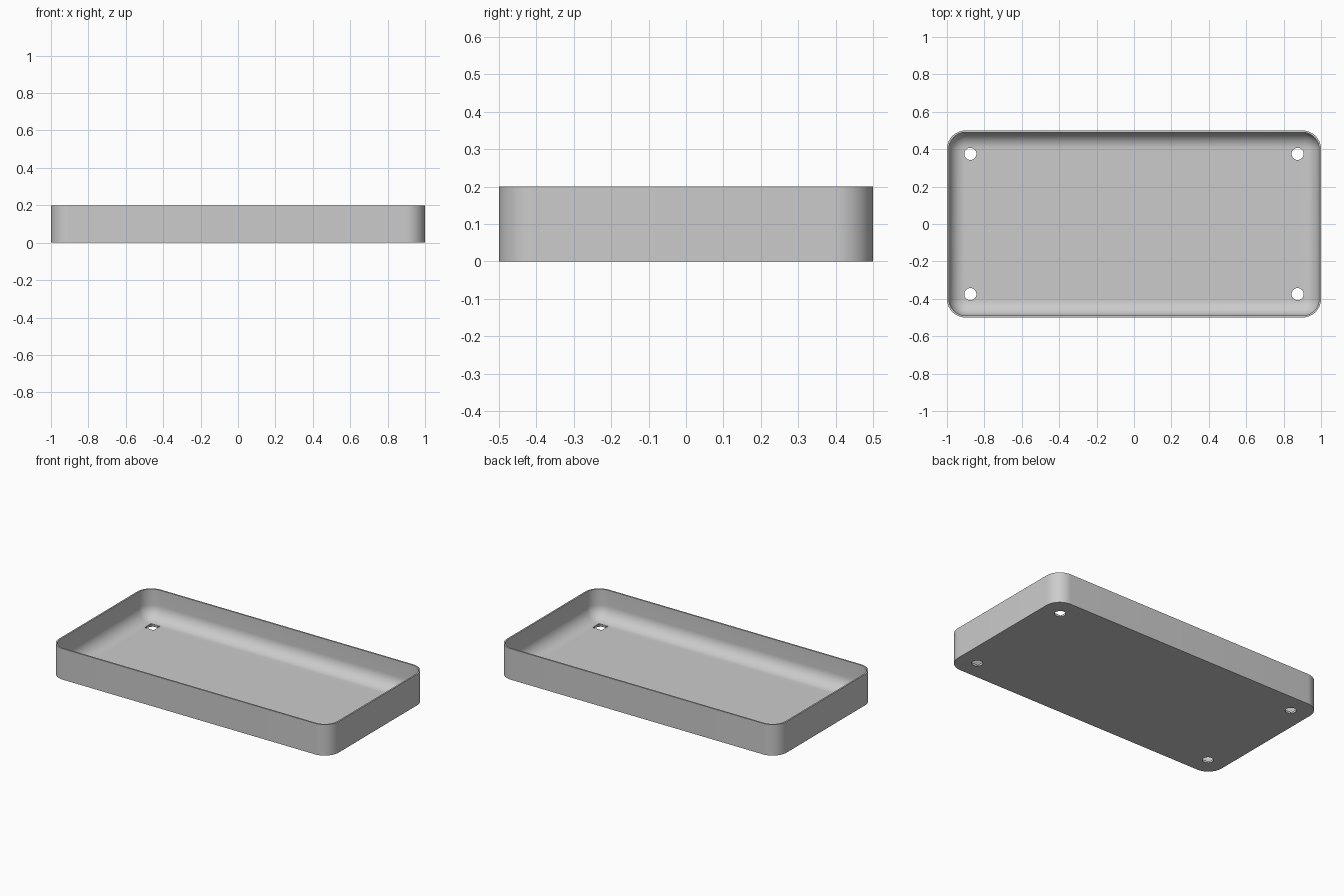
import bpy, bmesh, math

cube = bpy.data.objects.get("Cube")
if cube:
    bpy.data.objects.remove(cube, do_unlink=True)

HALF_X, HALF_Y, HEIGHT = 1.0, 0.5, 0.2
CORNER, WALL, FLOOR, FILLET = 0.1, 0.01, 0.014, 0.085
HOLE_X, HOLE_Y, HOLE_R = 0.875, 0.375, 0.0325
SEGS = 14

grey = bpy.data.materials.new("plain grey")
grey.use_nodes = True
colour = (0.6, 0.6, 0.6, 1)
grey.diffuse_color = colour
grey.node_tree.nodes["Principled BSDF"].inputs["Base Color"].default_value = colour


def rounded_ring(bm, inset, z):
    """Rounded rectangle, moved inward by inset."""
    radius = CORNER - inset
    ring = []
    for quarter, (sx, sy) in enumerate([(1, 1), (-1, 1), (-1, -1), (1, -1)]):
        for i in range(SEGS + 1):
            a = math.pi / 2 * (quarter + i / SEGS)
            ring.append(bm.verts.new((sx * (HALF_X - CORNER) + radius * math.cos(a),
                                      sy * (HALF_Y - CORNER) + radius * math.sin(a), z)))
    return ring


def finish(bm, name):
    bmesh.ops.recalc_face_normals(bm, faces=bm.faces)
    mesh = bpy.data.meshes.new(name)
    bm.to_mesh(mesh)
    bm.free()
    mesh.materials.append(grey)
    obj = bpy.data.objects.new(name, mesh)
    bpy.context.collection.objects.link(obj)
    return obj


# Tray shell: outer wall, rim, inner wall, then the curve into the floor
profile = [(0, 0), (0, HEIGHT), (WALL, HEIGHT)]
for i in range(SEGS + 1):
    a = math.pi / 2 * i / SEGS
    profile.append((WALL + FILLET * (1 - math.cos(a)), FLOOR + FILLET * (1 - math.sin(a))))
bm = bmesh.new()
rings = [rounded_ring(bm, inset, z) for inset, z in profile]
for low, high in zip(rings, rings[1:]):
    for i in range(len(low)):
        j = (i + 1) % len(low)
        bm.faces.new((low[i], low[j], high[j], high[i]))
bm.faces.new(rings[0])
bm.faces.new(rings[-1])
tray = finish(bm, "tray")


def cutters(name, sides, radius, low, high, turn):
    """One prism at each corner hole."""
    bm = bmesh.new()
    for sx in (-1, 1):
        for sy in (-1, 1):
            made = bmesh.ops.create_cone(bm, cap_ends=True, segments=sides, radius1=radius,
                                         radius2=radius, depth=high - low)["verts"]
            for v in made:
                x, y = v.co.x, v.co.y
                v.co.x = sx * HOLE_X + x * math.cos(turn) - y * math.sin(turn)
                v.co.y = sy * HOLE_Y + x * math.sin(turn) + y * math.cos(turn)
                v.co.z += (low + high) / 2
    return finish(bm, name)


# Screw holes: round through the base, with a shallow square seat on the floor
bpy.context.view_layer.objects.active = tray
tray.select_set(True)
for cutter in (cutters("hole_cutter", 24, HOLE_R, -0.05, 0.05, 0),
               cutters("seat_cutter", 4, HOLE_R * math.sqrt(2), FLOOR / 2, 0.05, math.pi / 4)):
    cutter.hide_render = True
    cut = tray.modifiers.new("cut", "BOOLEAN")
    cut.operation, cut.solver, cut.object = "DIFFERENCE", "EXACT", cutter
    bpy.ops.object.modifier_apply(modifier=cut.name)
    bpy.data.objects.remove(cutter, do_unlink=True)

bpy.ops.object.shade_smooth_by_angle(angle=math.radians(30))
